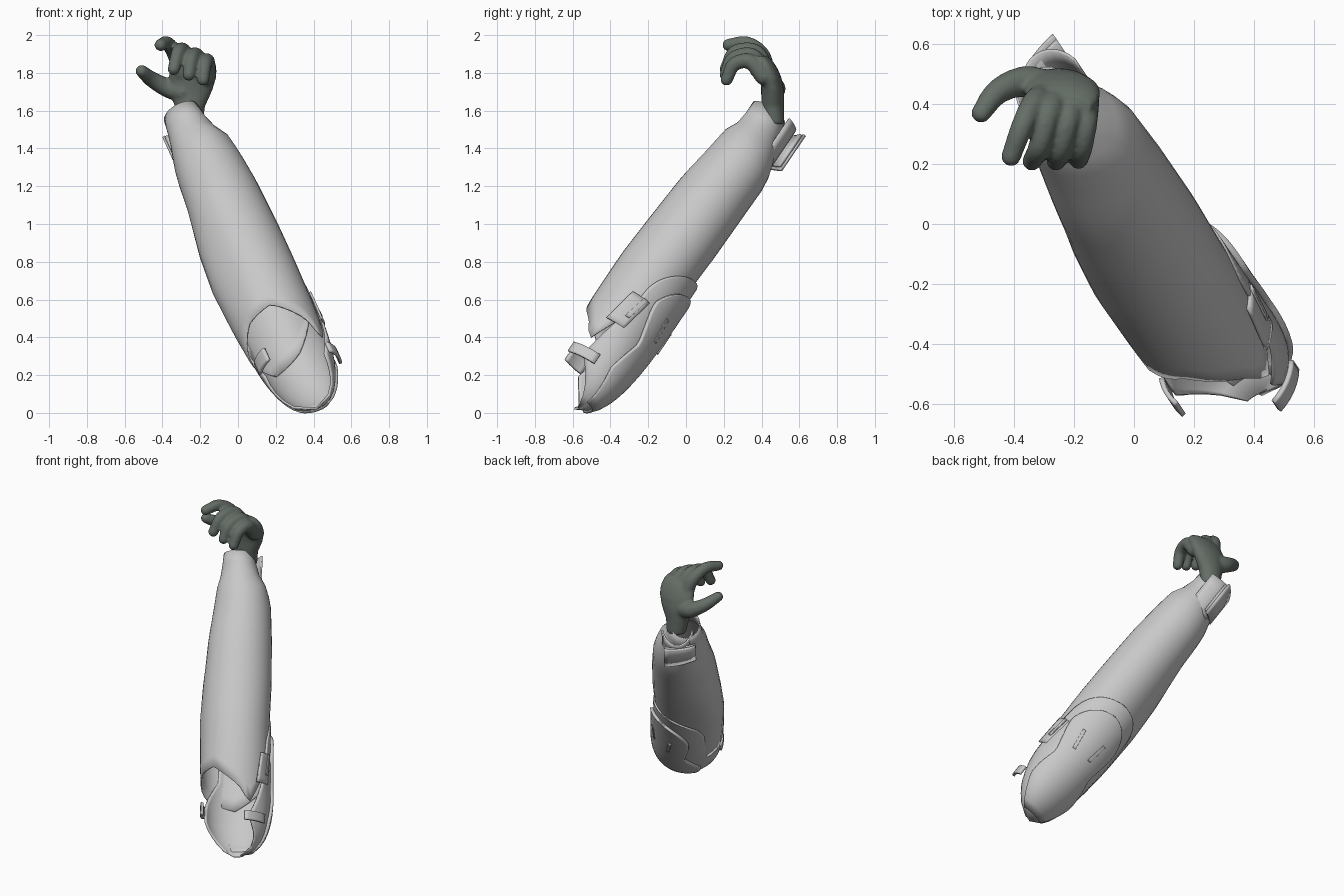
import bpy, bmesh, math
from mathutils import Vector, Matrix

cube = bpy.data.objects.get("Cube")
if cube:
    bpy.data.objects.remove(cube, do_unlink=True)


def material(name, rgb):
    m = bpy.data.materials.new(name)
    m.use_nodes = True
    m.diffuse_color = (*rgb, 1)
    m.node_tree.nodes["Principled BSDF"].inputs["Base Color"].default_value = (*rgb, 1)
    return m


CLOTH = material("light grey cloth", (0.58, 0.58, 0.58))
GLOVE = material("dark green glove", (0.13, 0.155, 0.135))

# Forearm frame: U across, V towards the front, D from elbow to wrist
ORIGIN = Vector((-0.027, 0.02, 1.0))
D = Vector((-0.353, 0.526, 0.774)).normalized()
U = Vector((0.83, 0.557, 0)).normalized()
V = U.cross(D).normalized()
if V.z < 0:
    V = -V


def arm(t, u, v):
    return ORIGIN + D * t + U * u + V * v


def clamp(x):
    return max(0.0, min(1.0, x))


def table(rows, t):
    """Interpolate rows of (t, values...) at t."""
    if t <= rows[0][0]:
        return rows[0][1:]
    for a, b in zip(rows, rows[1:]):
        if t <= b[0]:
            k = (t - a[0]) / (b[0] - a[0])
            return [p + (q - p) * k for p, q in zip(a[1:], b[1:])]
    return rows[-1][1:]


def finish(name, bm, mat, thickness=0, angle=40):
    bmesh.ops.recalc_face_normals(bm, faces=bm.faces)
    mesh = bpy.data.meshes.new(name)
    bm.to_mesh(mesh)
    bm.free()
    mesh.materials.append(mat)
    ob = bpy.data.objects.new(name, mesh)
    bpy.context.collection.objects.link(ob)
    if thickness:
        mod = ob.modifiers.new("thickness", "SOLIDIFY")
        mod.thickness, mod.offset = thickness, 0
    bpy.ops.object.select_all(action="DESELECT")
    ob.select_set(True)
    bpy.context.view_layer.objects.active = ob
    bpy.ops.object.shade_smooth_by_angle(angle=math.radians(angle))
    return ob


def surface(bm, fn, rows, cols, closed=False, caps=False):
    """Grid of quads through fn(i, j), both running 0..1."""
    n = cols if closed else cols + 1
    g = [[bm.verts.new(fn(i / rows, j / cols)) for j in range(n)] for i in range(rows + 1)]
    for a, b in zip(g, g[1:]):
        for j in range(cols):
            k = (j + 1) % n
            bm.faces.new((a[j], a[k], b[k], b[j]))
    if caps:
        bm.faces.new(g[0])
        bm.faces.new(g[-1])


def sheet(name, fn, rows, cols, thickness):
    bm = bmesh.new()
    surface(bm, fn, rows, cols)
    return finish(name, bm, CLOTH, thickness)


# Sleeve: t, centre u, centre v, radius u, radius v, bulge of the inner back corner
SLEEVE = [(-0.9, 0, 0, 0.205, 0.185, 0.08), (-0.65, 0, 0, 0.213, 0.203, 0.12),
          (-0.35, 0.004, 0.01, 0.21, 0.197, 0.25), (-0.1, 0.013, 0, 0.21, 0.195, 0.17),
          (0.2, 0.022, -0.01, 0.199, 0.188, 0), (0.42, 0.034, -0.025, 0.178, 0.175, 0),
          (0.54, 0.03, -0.015, 0.157, 0.15, 0), (0.64, 0.015, -0.025, 0.115, 0.11, 0),
          (0.78, 0.005, -0.015, 0.09, 0.1, 0)]
# Cut of the open elbow end: angle, t
HEM = [(0, -0.64), (15, -0.63), (40, -0.78), (62, -0.92), (82, -0.81), (128, -0.68),
       (172, -0.71), (200, -0.79), (225, -0.85), (270, -0.89), (320, -0.78), (360, -0.64)]


def sleeve(i, j):
    a = 2 * math.pi * j
    hem = table(HEM, 360 * j)[0]
    t = hem + (0.77 - hem) * i
    cu, cv, ru, rv, bulge = table(SLEEVE, t)
    k = 1 + bulge * max(0, math.cos(a - math.radians(222))) ** 5
    return arm(t, cu + k * ru * math.cos(a), cv + k * rv * math.sin(a))


bm = bmesh.new()
surface(bm, sleeve, 20, 36, closed=True)
finish("sleeve", bm, CLOTH, 0.008)


# Elbow guard layers, wrapped around the arm and closing bluntly at the elbow
def guard_point(t, degrees, radius):
    k = clamp((-0.62 - t) / 0.6)
    a = math.radians(degrees)
    ru = radius * max(0.02, 1 - k ** 4) ** 0.5
    rv = radius * max(0.001, 1 - clamp((-0.55 - t) / 0.67) ** 2) ** 0.5
    return arm(t, ru * math.cos(a) + 0.015 * k, rv * math.sin(a) - 0.045 * k * k)


def guard(name, start, end, radius, thickness, widths):
    """widths: rows of (t, middle angle, half angle), from tip to top."""
    def fn(i, j):
        t = end + (start - end) * math.sin(math.pi / 2 * i)
        mid, half = table(widths, t)
        half *= math.sqrt(max(0.0, 1 - clamp(1 - (start - t) / 0.24) ** 2)) + 0.02
        return guard_point(t, mid + half * (2 * j - 1), radius)
    return sheet(name, fn, 32, 30, thickness)


guard("elbow_guard", -0.29, -1.22, 0.22, 0.012,
      [(-1.22, -49, 75), (-1.1, -49, 95), (-1.0, -50, 114), (-0.88, -52, 100), (-0.7, -45, 74), (-0.3, -48, 66)])
guard("elbow_pad", -0.39, -1.19, 0.234, 0.024,
      [(-1.19, -50, 55), (-1.0, -50, 62), (-0.8, -45, 38), (-0.55, -42, 50), (-0.3, -45, 48)])


# Slots, straps and hooks: small curved plates around the arm
def patch(name, t0, t1, a0, a1, radius, thickness, skew=0):
    def fn(i, j):
        a = math.radians(a0 + (a1 - a0) * j + skew * i)
        return arm(t0 + (t1 - t0) * i, radius * math.cos(a), radius * math.sin(a))
    return sheet(name, fn, 6, 6, thickness)


for side in (-1, 1):
    patch("pad_slot", -0.72, -0.58, -44 + side * 15, -39 + side * 15, 0.246, 0.008, side * 5)
patch("upper_strap", -0.78, -0.58, 22, 50, 0.222, 0.012, -10)
patch("strap_buckle", -0.72, -0.58, 24, 30, 0.231, 0.008, -8)
patch("right_hook", -0.97, -0.89, 166, 200, 0.212, 0.016)
patch("left_hook", -1.04, -0.98, 28, 72, 0.218, 0.016)


# Cuff at the back of the wrist, with a two-layer slanted tab
def cuff(i, j):
    a = math.radians(-165 + 150 * j)
    return arm(0.5 + 0.27 * i, 0.1 * math.cos(a) + 0.055, 0.15 * math.sin(a) - 0.02)


sheet("cuff_flap", cuff, 4, 10, 0.01)
for name, lift, inset in (("cuff_tab", 0.018, 0), ("cuff_tab_lining", 0, 0.012)):
    sheet(name, lambda i, j: arm(0.53 + inset + (0.24 - 2 * inset - 0.05 * j) * i, 0.14 - 0.2 * j,
                                 -0.18 - lift + 0.05 * j * j), 2, 6, 0.015)

# Gloved hand: palm loft and finger tubes fused together
PALM = [(1.53, -0.25, 0.465, 0.065, 0.055), (1.62, -0.255, 0.46, 0.08, 0.06), (1.70, -0.25, 0.46, 0.112, 0.06),
        (1.78, -0.24, 0.447, 0.128, 0.058), (1.85, -0.235, 0.418, 0.122, 0.054), (1.89, -0.23, 0.395, 0.09, 0.035)]
FINGERS = {
    "index": [(-0.30, 0.43, 1.80), (-0.335, 0.40, 1.90), (-0.375, 0.32, 1.957), (-0.41, 0.225, 1.948)],
    "middle": [(-0.25, 0.43, 1.80), (-0.285, 0.37, 1.91), (-0.315, 0.26, 1.91), (-0.34, 0.21, 1.82)],
    "ring": [(-0.20, 0.42, 1.79), (-0.22, 0.35, 1.89), (-0.245, 0.25, 1.875), (-0.26, 0.21, 1.79)],
    "little": [(-0.16, 0.41, 1.78), (-0.163, 0.34, 1.86), (-0.175, 0.255, 1.845), (-0.185, 0.215, 1.765)],
    "thumb": [(-0.29, 0.455, 1.70), (-0.37, 0.475, 1.72), (-0.455, 0.44, 1.765), (-0.51, 0.37, 1.81)],
}
bm = bmesh.new()


def palm(i, j):
    z = 1.53 + 0.36 * i
    x, y, rx, ry = table(PALM, z)
    a = 2 * math.pi * j
    return Vector((x + rx * math.cos(a), y + ry * math.sin(a), z))


surface(bm, palm, 12, 20, closed=True, caps=True)
for name, path in FINGERS.items():
    p = [Vector(c) for c in path]
    p = [p[0] * 2 - p[1]] + p + [p[-1] * 2 - p[-2]]
    base = 0.062 if name == "thumb" else 0.047
    steps = 24
    for s in range(steps + 1):
        # Smooth curve through the joints
        f = s / steps * 3
        n = min(int(f), 2)
        k = f - n
        a, b, c, d = p[n:n + 4]
        co = 0.5 * (2 * b + (c - a) * k + (2 * a - 5 * b + 4 * c - d) * k * k + (3 * b - a - 3 * c + d) * k ** 3)
        bmesh.ops.create_icosphere(bm, subdivisions=2, radius=base + (0.034 - base) * s / steps,
                                   matrix=Matrix.Translation(co))
hand = finish("gloved_hand", bm, GLOVE, angle=180)
remesh = hand.modifiers.new("fuse", "REMESH")
remesh.mode, remesh.voxel_size, remesh.use_smooth_shade = "VOXEL", 0.009, True
smooth = hand.modifiers.new("soften", "SMOOTH")
smooth.factor, smooth.iterations = 0.5, 5
